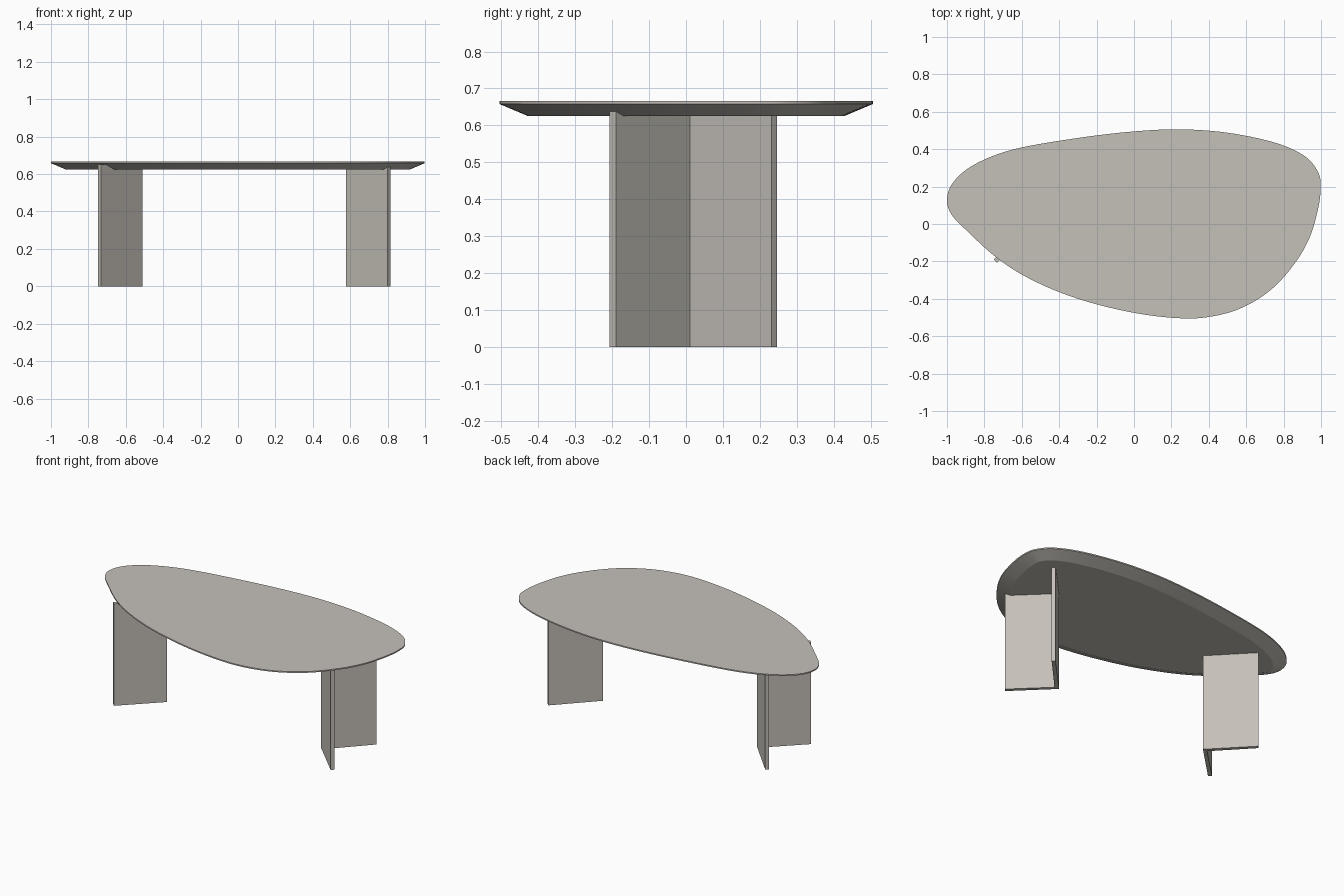
import bpy, bmesh
from mathutils import Vector

if "Cube" in bpy.data.objects:
    bpy.data.objects.remove(bpy.data.objects["Cube"])

mat = bpy.data.materials.new("warm_grey")
mat.diffuse_color = (0.56, 0.53, 0.485, 1)
mat.use_nodes = True
mat.node_tree.nodes["Principled BSDF"].inputs["Base Color"].default_value = mat.diffuse_color


def finish(name, bm):
    bmesh.ops.recalc_face_normals(bm, faces=bm.faces)
    me = bpy.data.meshes.new(name)
    bm.to_mesh(me)
    bm.free()
    me.materials.append(mat)
    ob = bpy.data.objects.new(name, me)
    bpy.context.collection.objects.link(ob)
    return ob


def loft(rings):
    """Closed solid through a list of equal-length rings of points."""
    bm = bmesh.new()
    vs = [[bm.verts.new(p) for p in r] for r in rings]
    n = len(vs[0])
    for a, b in zip(vs, vs[1:]):
        for i in range(n):
            j = (i + 1) % n
            bm.faces.new((a[i], a[j], b[j], b[i]))
    bm.faces.new(vs[0])
    bm.faces.new(vs[-1])
    return bm


# Pebble outline of the table top (clockwise from the left tip)
ctrl = [Vector(p) for p in (
    (-1, 0.13), (-0.965, 0.225), (-0.85, 0.32), (-0.64, 0.4), (-0.3, 0.46),
    (0, 0.495), (0.25, 0.506), (0.5, 0.488), (0.75, 0.436), (0.91, 0.365),
    (0.983, 0.28), (0.998, 0.2), (0.985, 0.085), (0.94, -0.07), (0.86, -0.21),
    (0.74, -0.345), (0.6, -0.437), (0.45, -0.488), (0.27, -0.505),
    (0, -0.475), (-0.3, -0.4), (-0.55, -0.297), (-0.735, -0.18),
    (-0.9, -0.03), (-0.975, 0.05))]
n, steps = len(ctrl), 6
outline = []
for i in range(n):
    a, b, c, d = (ctrl[(i + k) % n] for k in (-1, 0, 1, 2))
    for s in range(steps):
        t = s / steps
        outline.append(0.5 * (2 * b + (c - a) * t + (2 * a - 5 * b + 4 * c - d) * t**2
                              + (3 * b - a - 3 * c + d) * t**3))


def ring(inset, z):
    m, pts = len(outline), []
    for i, p in enumerate(outline):
        tan = (outline[(i + 3) % m] - outline[i - 3]).normalized()
        q = p + Vector((tan.y, -tan.x)) * inset
        pts.append((q.x, q.y, z))
    return pts


# Table top: thin rim with a wide bevel underneath
top = finish("table_top", loft([ring(0, 0.666), ring(0, 0.658), ring(0.078, 0.625)]))
bpy.context.view_layer.objects.active = top
top.select_set(True)
bpy.ops.object.shade_smooth_by_angle(angle=0.25)

# V-shaped legs of two upright panels, mirrored left to right
profile = [(0.577, 0.013), (0.80, -0.207), (0.816, -0.19), (0.61, 0.011),
           (0.816, 0.231), (0.80, 0.247)]
mid = 0.0335
for name, side in (("right_leg", 1), ("left_leg", -1)):
    finish(name, loft([[(mid + side * (x - mid), y, z) for x, y in profile]
                       for z in (0, 0.651)]))
